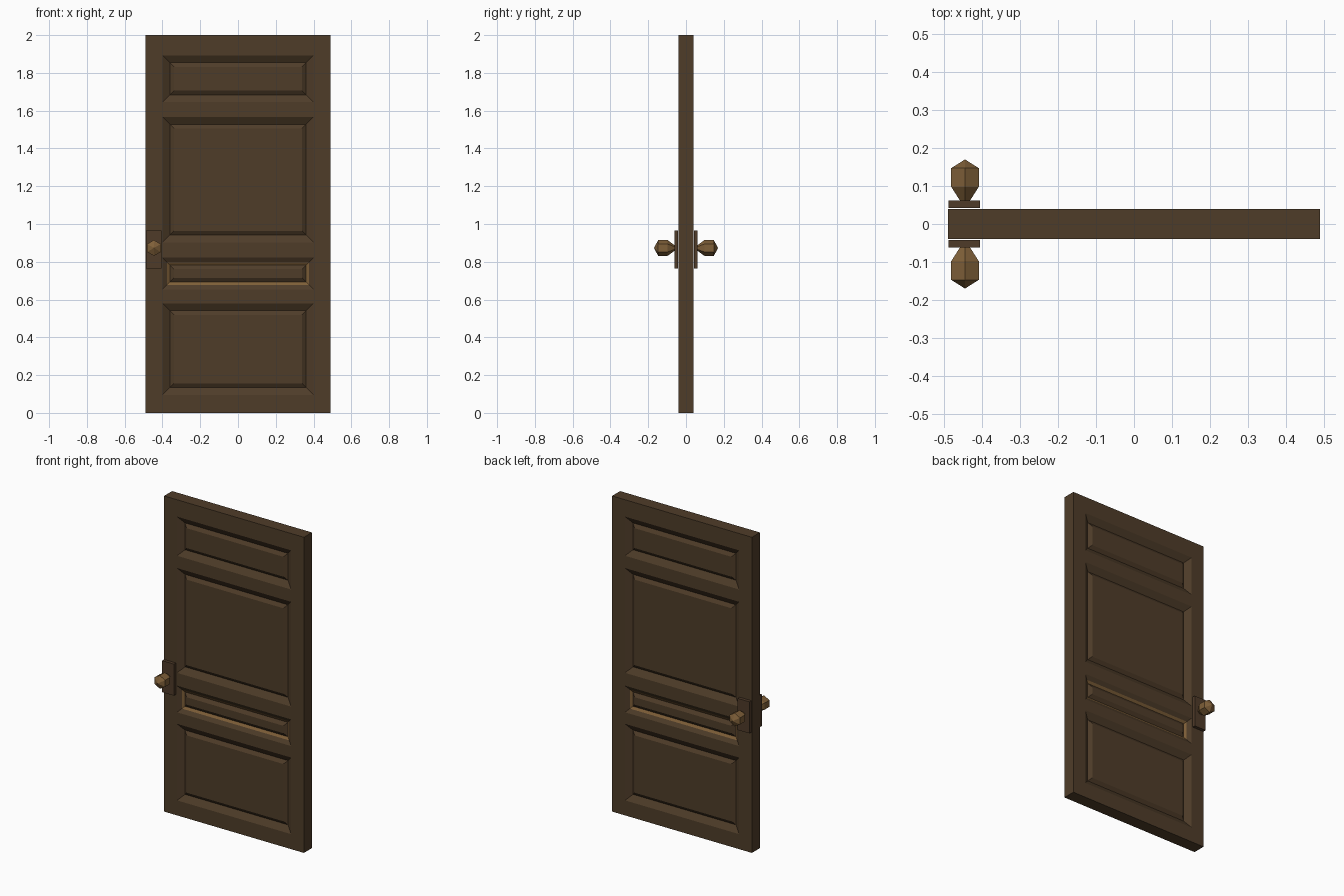
import bpy
import bmesh
from math import tau
from mathutils import Vector, Matrix

cube = bpy.data.objects.get("Cube")
if cube:
    bpy.data.objects.remove(cube)


def material(name, rgb):
    mat = bpy.data.materials.new(name)
    mat.use_nodes = True
    mat.diffuse_color = (*rgb, 1)
    mat.node_tree.nodes["Principled BSDF"].inputs["Base Color"].default_value = (*rgb, 1)
    return mat


wood = material("dark wood", (0.078, 0.046, 0.022))
brass = material("aged brass", (0.21, 0.115, 0.04))
bronze = material("dark bronze", (0.078, 0.043, 0.022))


def finish(name, bm, mats):
    """Turn the front half into an object mirrored to the back."""
    mesh = bpy.data.meshes.new(name)
    bm.to_mesh(mesh)
    bm.free()
    for mat in mats:
        mesh.materials.append(mat)
    obj = bpy.data.objects.new(name, mesh)
    bpy.context.collection.objects.link(obj)
    mirror = obj.modifiers.new("Front and back", "MIRROR")
    mirror.use_axis = (False, True, False)
    return obj


# Door leaf: a grid of rails, stiles and panels on the front face
HALF = 0.04
xs = [-0.49, -0.4, 0.4, 0.49]
zs = [0, 0.095, 0.58, 0.653, 0.822, 0.903, 1.567, 1.645, 1.893, 2]
bm = bmesh.new()
grid = [[bm.verts.new((x, -HALF, z)) for x in xs] for z in zs]
panels = []
for row in range(len(zs) - 1):
    for col in range(len(xs) - 1):
        face = bm.faces.new((grid[row][col], grid[row][col + 1],
                             grid[row + 1][col + 1], grid[row + 1][col]))
        if col == 1 and row % 2:
            panels.append(face)
bm.normal_update()

# Edge of the leaf, reaching back to the mirror plane
rim = [e for e in bm.edges if e.is_boundary]
edge = bmesh.ops.extrude_edge_only(bm, edges=rim)["geom"]
for v in edge:
    if isinstance(v, bmesh.types.BMVert):
        v.co.y = 0
bm.normal_update()


def inset(face, width, depth):
    return bmesh.ops.inset_individual(bm, faces=[face], thickness=width, depth=depth,
                                      use_even_offset=True)["faces"]


# Sloped mouldings and raised centres; the narrow panel has a brass trim
for i, panel in enumerate(panels):
    if i == 1:
        inset(panel, 0.024, -0.015)
        for f in inset(panel, 0.015, -0.01):
            f.material_index = 1
        panel.material_index = 0
    else:
        inset(panel, 0.039, -0.025)
    inset(panel, 0.022, 0.015)
finish("door_leaf", bm, [wood, brass])

# Handle plates
bm = bmesh.new()
bmesh.ops.create_cube(bm, size=1, matrix=Matrix.Translation((-0.447, -0.052, 0.865))
                      @ Matrix.Diagonal((0.082, 0.02, 0.2, 1)))
finish("handle_plate", bm, [bronze])

# Six-sided knobs turned from a profile of (distance from door centre, radius)
profile = [(0.06, 0), (0.06, 0.014), (0.098, 0.042), (0.147, 0.042), (0.17, 0)]
centre = Vector((-0.445, 0, 0.873))
bm = bmesh.new()
points = [bm.verts.new(centre + Vector((0, -d, r))) for d, r in profile]
lines = [bm.edges.new(pair) for pair in zip(points, points[1:])]
bmesh.ops.spin(bm, geom=points + lines, cent=centre, axis=(0, 1, 0), angle=tau, steps=6)
bmesh.ops.remove_doubles(bm, verts=bm.verts, dist=0.0005)
bmesh.ops.recalc_face_normals(bm, faces=bm.faces)
finish("door_knob", bm, [brass])
